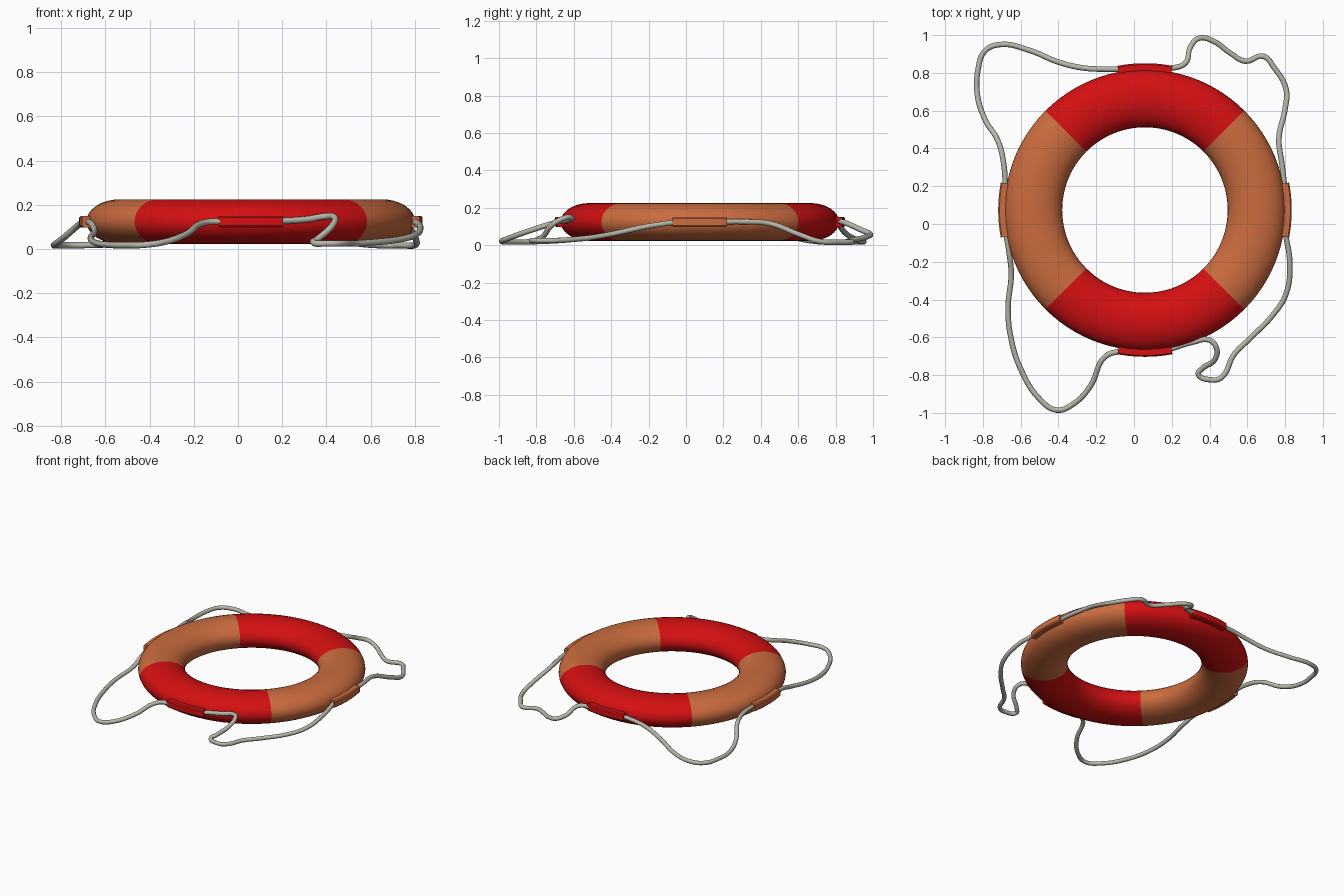
import bpy, bmesh
from math import sin, cos, pi, radians

cube = bpy.data.objects.get("Cube")
if cube:
    bpy.data.objects.remove(cube, do_unlink=True)

CENTRE_X, CENTRE_Y, MID_Z = 0.058, 0.074, 0.124


def material(name, colour):
    mat = bpy.data.materials.new(name)
    mat.use_nodes = True
    mat.diffuse_color = (*colour, 1)
    mat.node_tree.nodes["Principled BSDF"].inputs["Base Color"].default_value = (*colour, 1)
    return mat


red = material("red", (0.66, 0.005, 0.006))
orange = material("orange", (0.60, 0.15, 0.05))
cord = material("rope grey", (0.47, 0.47, 0.40))


def smooth(obj, angle):
    bpy.ops.object.select_all(action="DESELECT")
    obj.select_set(True)
    bpy.context.view_layer.objects.active = obj
    bpy.ops.object.shade_smooth_by_angle(angle=radians(angle))


def sweep(name, profile, start, end, steps, materials, full=False):
    """Sweep a closed (radius, height) profile around the ring's axis."""
    bm = bmesh.new()
    rows = []
    for i in range(steps if full else steps + 1):
        a = start + (end - start) * i / steps
        rows.append([bm.verts.new((CENTRE_X + r * cos(a), CENTRE_Y + r * sin(a), MID_Z + z))
                     for r, z in profile])
    n = len(profile)
    for i in range(steps):
        p, q = rows[i], rows[(i + 1) % len(rows)]
        for j in range(n):
            k = (j + 1) % n
            bm.faces.new((p[j], q[j], q[k], p[k]))
    if not full:
        bm.faces.new(rows[0])
        bm.faces.new(rows[-1])
    bmesh.ops.recalc_face_normals(bm, faces=bm.faces)
    mesh = bpy.data.meshes.new(name)
    bm.to_mesh(mesh)
    bm.free()
    for mat in materials:
        mesh.materials.append(mat)
    obj = bpy.data.objects.new(name, mesh)
    bpy.context.collection.objects.link(obj)
    return obj


# Float ring with an oval section, coloured in quarters
oval = [(0.591 + 0.153 * cos(t * pi / 16), 0.101 * sin(t * pi / 16)) for t in range(32)]
ring = sweep("float_ring", oval, 0, 2 * pi, 96, [red, orange], full=True)
for face in ring.data.polygons:
    dx, dy = face.center.x - CENTRE_X, face.center.y - CENTRE_Y
    face.material_index = 1 if abs(dx) > abs(dy) else 0
smooth(ring, 40)

# Four rope sleeves hugging the outer edge
band = [(0.71, -0.026), (0.77, -0.026), (0.777, -0.018),
        (0.777, 0.018), (0.77, 0.026), (0.71, 0.026)]
half = radians(10.8)
for i, side in enumerate(("left", "back", "right", "front")):
    a = i * pi / 2
    sleeve = sweep(side + "_sleeve", band, a - half, a + half, 10, [red if i % 2 else orange])
    smooth(sleeve, 30)


def rope(name, points):
    """Round rope through points given in hundredths of a unit."""
    curve = bpy.data.curves.new(name, "CURVE")
    curve.dimensions = "3D"
    curve.bevel_depth = 0.0145
    curve.bevel_resolution = 3
    curve.resolution_u = 6
    curve.use_fill_caps = True
    spline = curve.splines.new("BEZIER")
    spline.bezier_points.add(len(points) - 1)
    for bp, p in zip(spline.bezier_points, points):
        bp.co = [c / 100 for c in p]
        bp.handle_left_type = bp.handle_right_type = "AUTO"
    curve.materials.append(cord)
    obj = bpy.data.objects.new(name, curve)
    bpy.context.collection.objects.link(obj)
    bpy.ops.object.select_all(action="DESELECT")
    obj.select_set(True)
    bpy.context.view_layer.objects.active = obj
    bpy.ops.object.convert(target="MESH")
    smooth(bpy.context.view_layer.objects.active, 60)


# Slack grab ropes between neighbouring sleeves
rope("back_right_rope", [
    (-5, 82, 12.5), (-14, 82, 12), (-26, 82.5, 10), (-40, 85.7, 6), (-55.5, 92, 2.5),
    (-71, 95, 1.7), (-79, 91.5, 1.7), (-82.5, 82, 1.7), (-83, 69, 2), (-79, 55.5, 5),
    (-72, 44, 11), (-69, 32, 13), (-68, 18, 12.5)])
rope("back_left_rope", [
    (17, 82, 12.5), (27, 85, 12), (30, 94, 8), (34.5, 98.4, 6), (42, 96.8, 4.5),
    (51, 90.5, 3), (59, 86.2, 2), (68.5, 88.8, 1.6), (74, 83, 1.6), (80.5, 71.5, 2),
    (80, 61, 5.5), (76.7, 45, 11.5), (78.3, 32, 12.5), (80, 18, 12.5)])
rope("front_left_rope", [
    (80, -4, 12.5), (82.5, -21, 10), (80.5, -37, 6.5), (74, -47.6, 4.5), (61, -61, 3),
    (53, -69, 2.5), (46, -81.5, 2.5), (40.7, -82.5, 2.5), (34, -79.5, 3), (36, -76.7, 4.5),
    (43, -71.4, 11), (43.4, -65, 14.5), (39.7, -61.4, 14.8), (31.7, -62.4, 13.5),
    (17, -67, 12.5)])
rope("front_right_rope", [
    (-5, -67, 12.5), (-15, -70, 12), (-23, -85.7, 7), (-32, -95.2, 3.5), (-41, -98.5, 2),
    (-50, -92.6, 1.7), (-60, -76.7, 2), (-65, -61, 3), (-66.7, -45, 5), (-65, -26.5, 8),
    (-66, -16, 11), (-68, -4, 12.5)])
